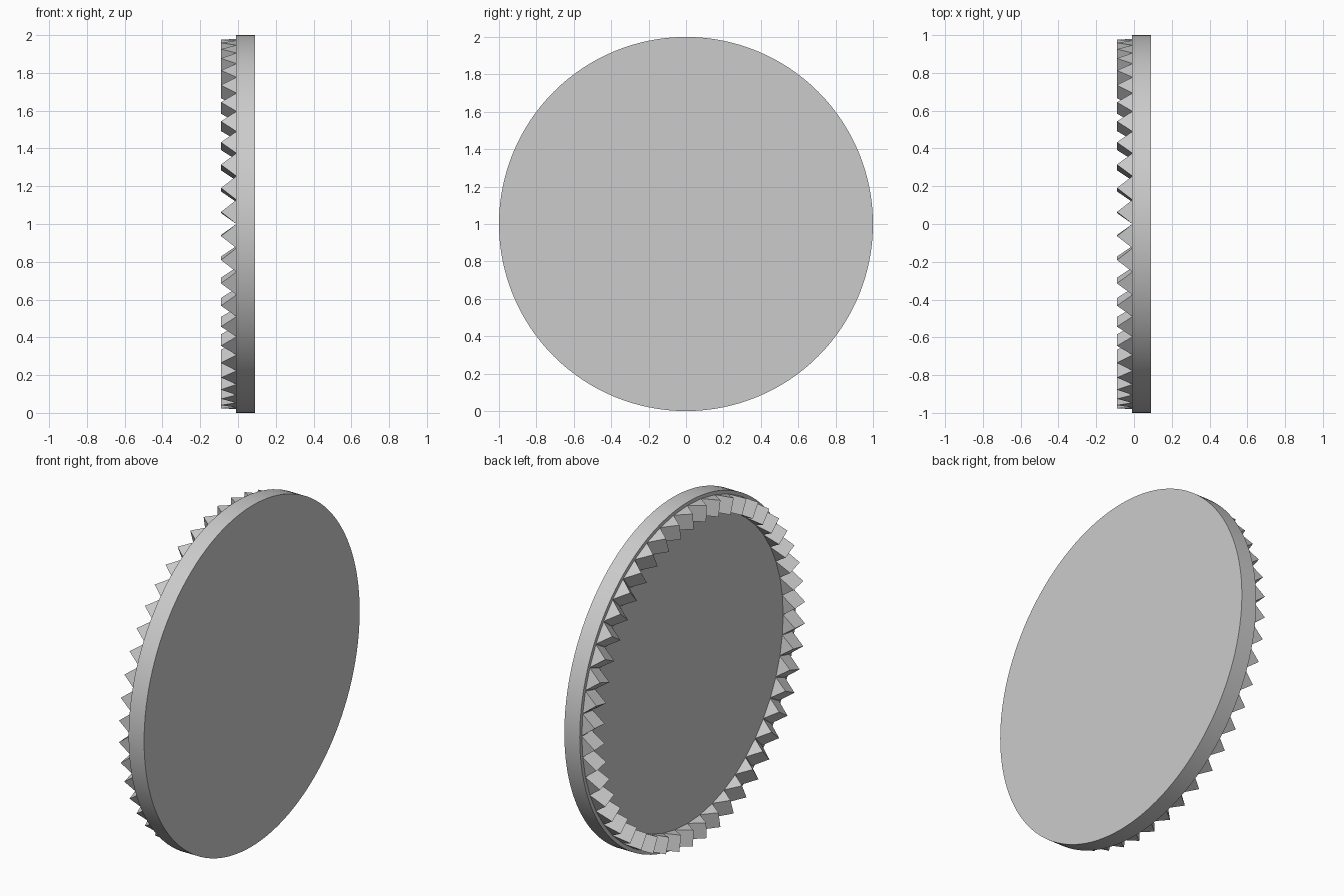
import bpy, bmesh, math
from mathutils import Matrix, Vector

if "Cube" in bpy.data.objects:
    bpy.data.objects.remove(bpy.data.objects["Cube"])

TEETH = 48
PITCH = 2 * math.pi / TEETH
OUTER, INNER = 0.978, 0.885
BACK, FACE, TIP = 0.09, -0.01, -0.09

grey = bpy.data.materials.new("plain grey")
grey.diffuse_color = (0.6, 0.6, 0.6, 1)
grey.use_nodes = True
grey.node_tree.nodes["Principled BSDF"].inputs["Base Color"].default_value = (0.6, 0.6, 0.6, 1)


def make_object(name, bm):
    bmesh.ops.recalc_face_normals(bm, faces=bm.faces)
    mesh = bpy.data.meshes.new(name)
    bm.to_mesh(mesh)
    bm.free()
    mesh.materials.append(grey)
    obj = bpy.data.objects.new(name, mesh)
    obj.location.z = 1
    bpy.context.collection.objects.link(obj)
    return obj


# Round plate with its axis along x
bm = bmesh.new()
place = Matrix.Translation(((BACK + FACE) / 2, 0, 0)) @ Matrix.Rotation(math.pi / 2, 4, 'Y')
bmesh.ops.create_cone(bm, cap_ends=True, segments=128, radius1=1, radius2=1,
                      depth=BACK - FACE, matrix=place)
plate = make_object("gear_plate", bm)
bpy.context.view_layer.objects.active = plate
plate.select_set(True)
bpy.ops.object.shade_smooth_by_angle(angle=math.radians(30))


# Ring of radial triangular ridges on the plate's face
def tooth_end(bm, radius, turn):
    half = radius * math.tan(PITCH / 2)
    corners = [(FACE + 0.002, -half), (TIP, 0), (FACE + 0.002, half)]
    return [bm.verts.new(turn @ Vector((x, y, radius))) for x, y in corners]


bm = bmesh.new()
for i in range(TEETH):
    turn = Matrix.Rotation((i + 0.5) * PITCH, 3, 'X')
    inner = tooth_end(bm, INNER, turn)
    outer = tooth_end(bm, OUTER, turn)
    bm.faces.new(inner)
    bm.faces.new(outer)
    for a in range(3):
        b = (a + 1) % 3
        bm.faces.new((inner[a], inner[b], outer[b], outer[a]))
make_object("face_teeth", bm)
